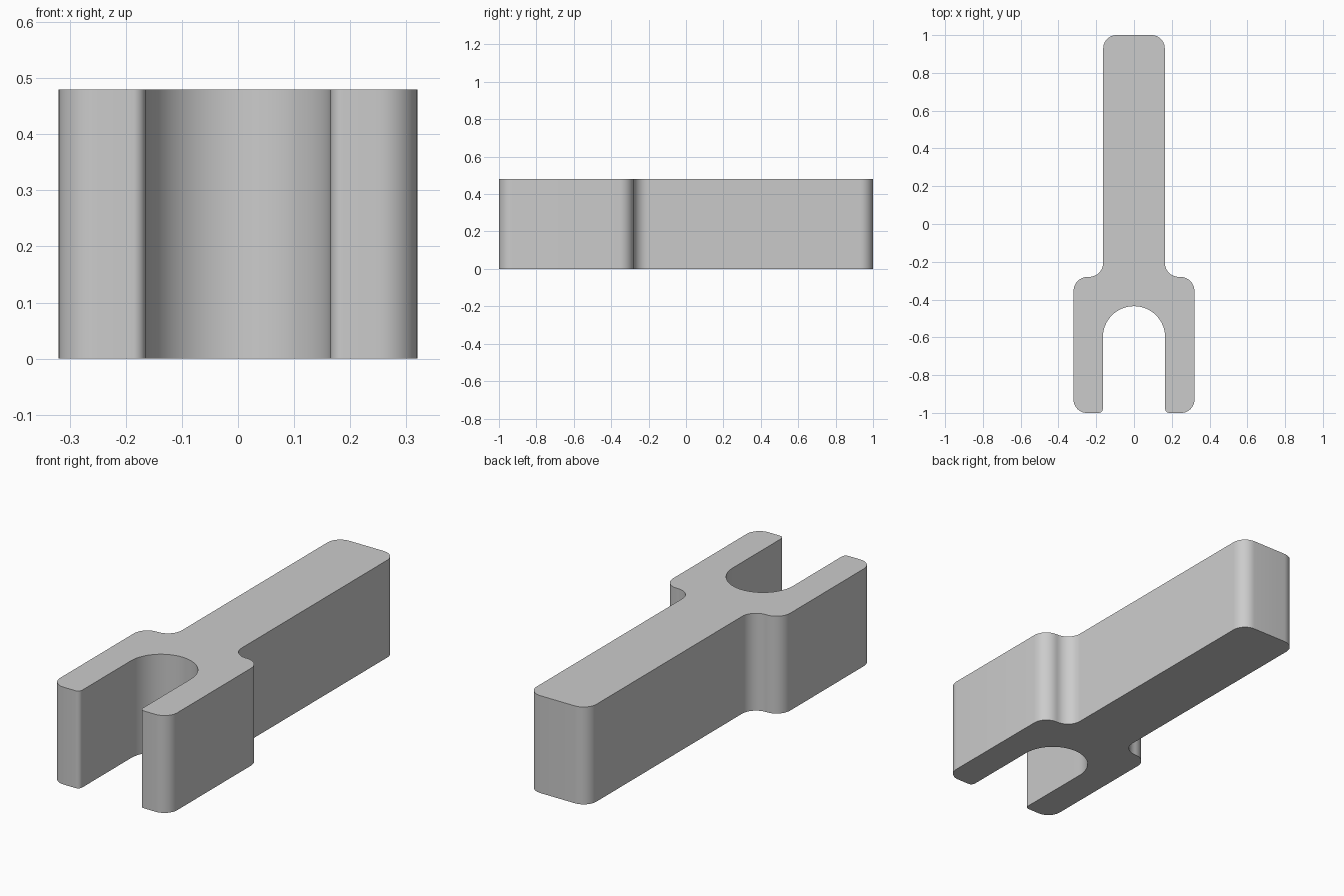
import bpy, bmesh, math
from mathutils import Vector

if "Cube" in bpy.data.objects:
    bpy.data.objects.remove(bpy.data.objects["Cube"])

HEIGHT = 0.48
SLOT_R = 0.165
SLOT_Y = -0.6


def rounded(prev, corner, nxt, r, steps=10):
    """Arc points replacing a right-angled corner."""
    p = Vector(corner)
    a = (Vector(prev) - p).normalized() * r
    b = (Vector(nxt) - p).normalized() * r
    centre = p + a + b
    return [centre - b * math.cos(t) - a * math.sin(t)
            for t in (i / steps * math.pi / 2 for i in range(steps + 1))]


# Right half of the outline: corner x, y and rounding radius
corners = [(0.163, 1.0, 0.07), (0.163, -0.28, 0.075), (0.32, -0.28, 0.075),
           (0.32, -1.0, 0.07), (SLOT_R, -1.0, 0.022)]
path = [(0, 1.0)] + [c[:2] for c in corners] + [(SLOT_R, SLOT_Y)]
half = []
for i, (x, y, r) in enumerate(corners):
    half += rounded(path[i], (x, y), path[i + 2], r)

# Round end of the slot, up to the centre line
for i in range(17):
    t = i / 16 * math.pi / 2
    half.append(Vector((SLOT_R * math.cos(t), SLOT_Y + SLOT_R * math.sin(t))))

# Mirror the outline and extrude it
outline = half + [Vector((-p.x, p.y)) for p in reversed(half[:-1])]
bm = bmesh.new()
base = bm.faces.new([bm.verts.new((p.x, p.y, 0)) for p in outline])
ext = bmesh.ops.extrude_face_region(bm, geom=[base], use_keep_orig=True)
bmesh.ops.translate(bm, vec=(0, 0, HEIGHT),
                    verts=[g for g in ext["geom"] if isinstance(g, bmesh.types.BMVert)])
bmesh.ops.recalc_face_normals(bm, faces=bm.faces)
mesh = bpy.data.meshes.new("fork_lever")
bm.to_mesh(mesh)
bm.free()

fork = bpy.data.objects.new("fork_lever", mesh)
bpy.context.collection.objects.link(fork)
grey = bpy.data.materials.new("light_grey")
grey.diffuse_color = (0.6, 0.6, 0.6, 1)
grey.use_nodes = True
grey.node_tree.nodes["Principled BSDF"].inputs["Base Color"].default_value = grey.diffuse_color
mesh.materials.append(grey)

bpy.context.view_layer.objects.active = fork
fork.select_set(True)
bpy.ops.object.shade_smooth_by_angle(angle=math.radians(30))
